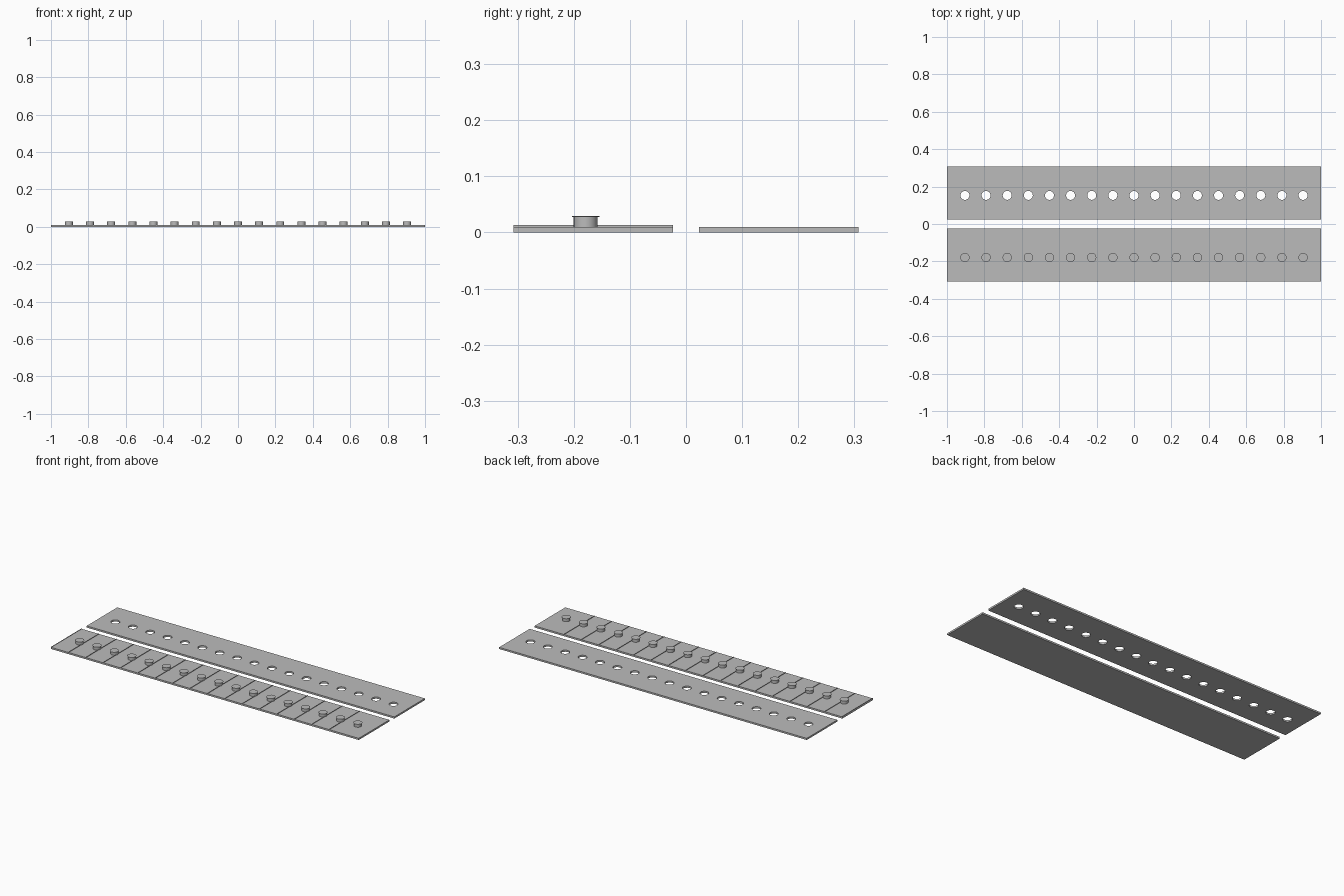
import bpy, math

if "Cube" in bpy.data.objects:
    bpy.data.objects.remove(bpy.data.objects["Cube"])

PITCH, COUNT = 0.113, 17
THICK = 0.01
PEG_X = [(i - (COUNT - 1) / 2) * PITCH for i in range(COUNT)]

grey = bpy.data.materials.new("plain grey")
grey.diffuse_color = (0.50, 0.50, 0.50, 1)
grey.use_nodes = True
grey.node_tree.nodes["Principled BSDF"].inputs["Base Color"].default_value = grey.diffuse_color


def box(name, x0, x1, y0, y1, z0, z1):
    bpy.ops.mesh.primitive_cube_add(
        size=1, location=((x0 + x1) / 2, (y0 + y1) / 2, (z0 + z1) / 2))
    ob = bpy.context.object
    ob.name = name
    ob.scale = (x1 - x0, y1 - y0, z1 - z0)
    bpy.ops.object.transform_apply(location=False, rotation=False, scale=True)
    ob.data.materials.append(grey)
    return ob


def cylinder(name, x, y, r, z0, z1):
    bpy.ops.mesh.primitive_cylinder_add(
        vertices=24, radius=r, depth=z1 - z0, location=(x, y, (z0 + z1) / 2))
    ob = bpy.context.object
    ob.name = name
    ob.data.materials.append(grey)
    bpy.ops.object.shade_smooth_by_angle(angle=math.radians(30))


def add_loop(curve, pts):
    s = curve.splines.new('POLY')
    s.points.add(len(pts) - 1)
    for p, (x, y) in zip(s.points, pts):
        p.co = (x, y, 0, 1)
    s.use_cyclic_u = True


# Front plate with thin cross ridges
box("front_plate", -1, 1, -0.307, -0.023, 0, THICK)
for i in range(COUNT):
    x = -1 + i * PITCH
    box("cross_ridge", x, x + 0.0008, -0.307, -0.023, THICK - 0.001, 0.013)

# Pegs with a thin wider cap
for x in PEG_X:
    cylinder("peg", x, -0.179, 0.0212, THICK - 0.001, 0.0275)
    cylinder("peg_cap", x, -0.179, 0.0245, 0.0275, 0.029)

# Back plate: filled outline with a row of round holes
curve = bpy.data.curves.new("back_plate", 'CURVE')
curve.dimensions = '2D'
curve.fill_mode = 'BOTH'
curve.extrude = THICK / 2
add_loop(curve, [(-1, 0.023), (1, 0.023), (1, 0.307), (-1, 0.307)])
for x in PEG_X:
    add_loop(curve, [(x + 0.024 * math.cos(a * math.tau / 24),
                      0.153 + 0.024 * math.sin(a * math.tau / 24))
                     for a in range(24)])
plate = bpy.data.objects.new("back_plate", curve)
bpy.context.collection.objects.link(plate)
plate.location.z = THICK / 2
curve.materials.append(grey)
bpy.ops.object.select_all(action='DESELECT')
plate.select_set(True)
bpy.context.view_layer.objects.active = plate
bpy.ops.object.convert(target='MESH')

# Weld the plate's rims and keep its faces flat
bpy.ops.object.mode_set(mode='EDIT')
bpy.ops.mesh.select_all(action='SELECT')
bpy.ops.mesh.remove_doubles(threshold=0.0001)
bpy.ops.mesh.normals_make_consistent(inside=False)
bpy.ops.object.mode_set(mode='OBJECT')
bpy.ops.object.shade_smooth_by_angle(angle=math.radians(30))
